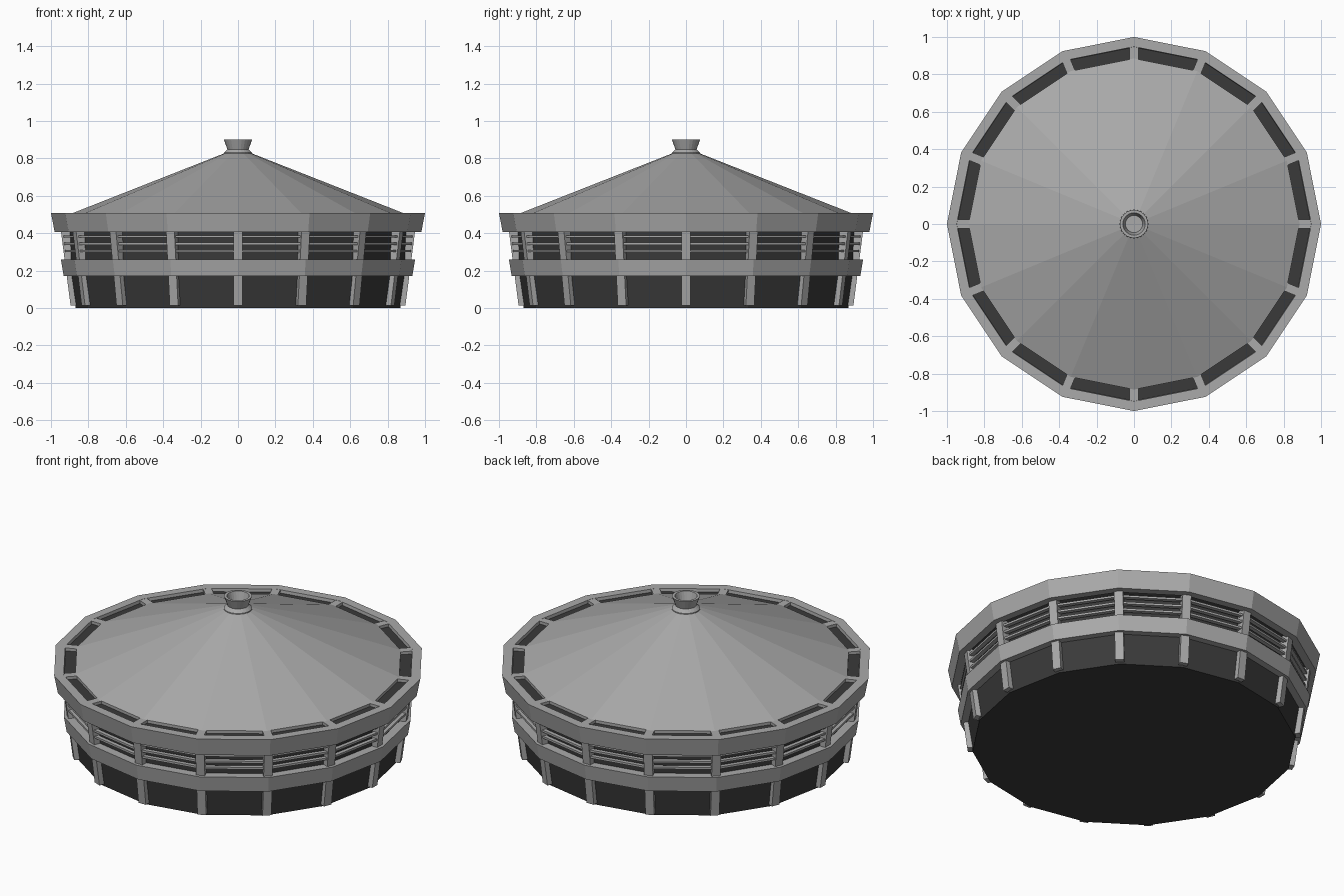
import bpy, bmesh, math

if "Cube" in bpy.data.objects:
    bpy.data.objects.remove(bpy.data.objects["Cube"])

SIDES = 16


def material(name, v):
    m = bpy.data.materials.new(name)
    m.diffuse_color = (v, v, v, 1)
    m.use_nodes = True
    m.node_tree.nodes["Principled BSDF"].inputs["Base Color"].default_value = m.diffuse_color
    return m


GREY = material("light grey", 0.40)
DARK = material("dark charcoal", 0.042)


def finish(name, bm, mat):
    bmesh.ops.recalc_face_normals(bm, faces=bm.faces)
    me = bpy.data.meshes.new(name)
    bm.to_mesh(me)
    bm.free()
    me.materials.append(mat)
    ob = bpy.data.objects.new(name, me)
    bpy.context.collection.objects.link(ob)
    return ob


def lathe(name, profile, mat, n=SIDES, closed=False):
    """Spin (radius, z) points around z; radius 0 makes a pole."""
    bm = bmesh.new()
    rings = []
    for r, z in profile:
        if r == 0:
            rings.append([bm.verts.new((0, 0, z))] * n)
        else:
            rings.append([bm.verts.new((r * math.cos(i * math.tau / n),
                                        r * math.sin(i * math.tau / n), z)) for i in range(n)])
    pairs = list(zip(rings, rings[1:]))
    if closed:
        pairs.append((rings[-1], rings[0]))
    for a, b in pairs:
        for i in range(n):
            j = (i + 1) % n
            quad = list(dict.fromkeys((a[i], a[j], b[j], b[i])))
            bm.faces.new(quad)
    return finish(name, bm, mat)


def radial_bars(name, section, width, mat):
    """Repeat a bar with an (radius, z) outline at every corner."""
    bm = bmesh.new()
    for i in range(SIDES):
        a = i * math.tau / SIDES
        c, s = math.cos(a), math.sin(a)
        sides = [[bm.verts.new((r * c - t * s, r * s + t * c, z)) for r, z in section]
                 for t in (-width / 2, width / 2)]
        bm.faces.new(sides[0])
        bm.faces.new(sides[1])
        k = len(section)
        for p in range(k):
            q = (p + 1) % k
            bm.faces.new((sides[0][p], sides[0][q], sides[1][q], sides[1][p]))
    return finish(name, bm, mat)


# dark inner body with its shelf under the roof slots
lathe("inner_body", [(0, 0), (0.868, 0), (0.893, 0.17), (0.902, 0.41),
                     (0.955, 0.43), (0.955, 0.49), (0, 0.49)], DARK)

# outer bands
lathe("upper_band", [(0.98, 0.405), (1.0, 0.508), (0.948, 0.508), (0.935, 0.405)],
      GREY, closed=True)
lathe("middle_band", [(0.932, 0.17), (0.947, 0.26), (0.895, 0.26), (0.89, 0.17)],
      GREY, closed=True)

# leaning columns and the short spokes joining roof to upper band
radial_bars("columns", [(0.86, 0.012), (0.895, 0.012), (0.948, 0.42), (0.90, 0.42)], 0.048, GREY)
radial_bars("roof_spokes", [(0.87, 0.485), (0.96, 0.485), (0.96, 0.507), (0.87, 0.507)], 0.046, GREY)

# window rails
for k, z in enumerate((0.305, 0.343, 0.382)):
    r = 0.918 + 0.1 * (z - 0.305)
    lathe(f"window_rail_{k + 1}", [(r - 0.012, z - 0.006), (r + 0.012, z - 0.006),
                                   (r + 0.012, z + 0.006), (r - 0.012, z + 0.006)],
          GREY, closed=True)

# conical roof
lathe("roof", [(0.885, 0.485), (0.885, 0.507), (0.07, 0.828), (0, 0.828)], GREY)

# flared vent on the peak
lathe("roof_vent", [(0, 0.815), (0.078, 0.815), (0.076, 0.83), (0.057, 0.848), (0.075, 0.90),
                    (0.06, 0.90), (0.046, 0.85), (0, 0.85)], GREY, n=24)
